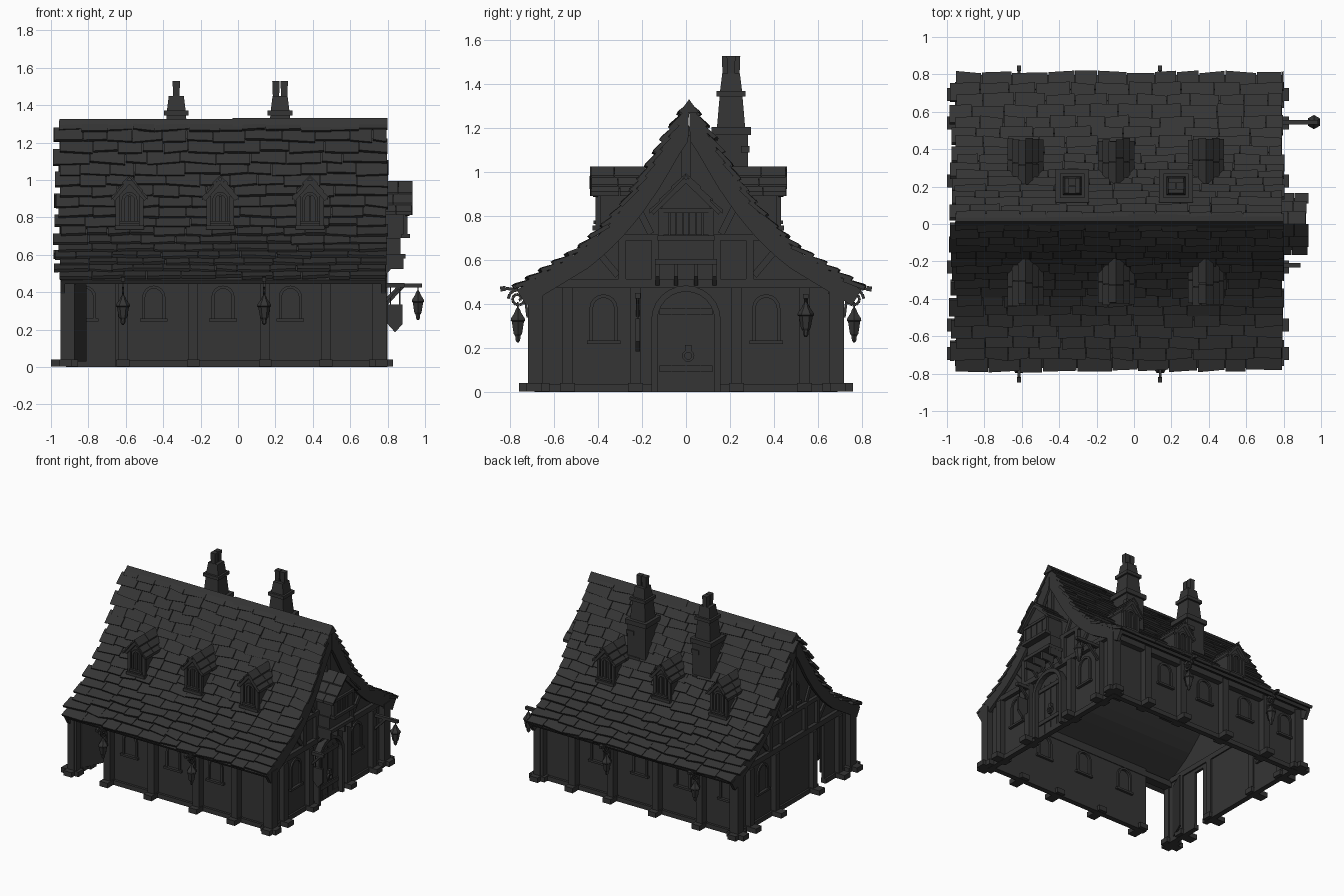
import bpy, bmesh, math, random
from mathutils import Vector

random.seed(4)
if "Cube" in bpy.data.objects:
    bpy.data.objects.remove(bpy.data.objects["Cube"])

mat = bpy.data.materials.new("charcoal grey")
mat.use_nodes = True
GREY = (0.035, 0.035, 0.035, 1)
mat.diffuse_color = GREY
mat.node_tree.nodes["Principled BSDF"].inputs["Base Color"].default_value = GREY

# Facade frames: u runs along the wall, v outward, z up
FRONT = lambda u, v, z: (u, -v, z)
BACK = lambda u, v, z: (u, v, z)
RIGHT = lambda u, v, z: (v, u, z)
LEFT = lambda u, v, z: (-v, u, z)


class Part:
    def __init__(self, name, frame=BACK):
        self.name, self.frame, self.bm = name, frame, bmesh.new()

    def vert(self, p):
        return self.bm.verts.new(self.frame(*p))

    def hexa(self, lo, hi):
        a, b = [self.vert(p) for p in lo], [self.vert(p) for p in hi]
        self.bm.faces.new(a)
        self.bm.faces.new(b)
        for i in range(len(a)):
            j = (i + 1) % len(a)
            self.bm.faces.new((a[i], a[j], b[j], b[i]))

    def prism(self, pts, v0, v1):
        self.hexa([(u, v0, z) for u, z in pts], [(u, v1, z) for u, z in pts])

    def box(self, u0, u1, v0, v1, z0, z1):
        self.prism([(u0, z0), (u1, z0), (u1, z1), (u0, z1)], v0, v1)

    def strip(self, a, b, v0, v1):
        for i in range(len(a) - 1):
            self.prism([a[i], a[i + 1], b[i + 1], b[i]], v0, v1)

    def beam(self, p, q, w):
        p, q = Vector(p), Vector(q)
        d = (q - p).normalized()
        s = d.cross(Vector((0, 0, 1)) if abs(d.z) < .9 else Vector((1, 0, 0))).normalized() * w / 2
        t = d.cross(s)
        ring = (s + t, s - t, -s - t, t - s)
        self.hexa([p + r for r in ring], [q + r for r in ring])

    def lathe(self, u, v, profile, n=6):
        ring = lambda r, z: [(u + r * math.cos(k * math.tau / n), v + r * math.sin(k * math.tau / n), z) for k in range(n)]
        for (r0, z0), (r1, z1) in zip(profile, profile[1:]):
            self.hexa(ring(r0, z0), ring(r1, z1))

    def done(self):
        bmesh.ops.recalc_face_normals(self.bm, faces=self.bm.faces)
        me = bpy.data.meshes.new(self.name)
        self.bm.to_mesh(me)
        self.bm.free()
        me.materials.append(mat)
        bpy.context.collection.objects.link(bpy.data.objects.new(self.name, me))


# Flared roof profile, sampled by arc length with a normal offset
CURVE = [Vector(p) for p in ((0, 1.32), (.12, 1.14), (.21, .985), (.30, .855), (.39, .75), (.50, .65), (.64, .565), (.79, .475))]
LENGTH = sum((b - a).length for a, b in zip(CURVE, CURVE[1:]))


def on_curve(s):
    for a, b in zip(CURVE, CURVE[1:]):
        d = (b - a).length
        if s <= d or b is CURVE[-1]:
            return a + (b - a) * (s / d)
        s -= d


def at(s, off):
    t = (on_curve(s + .05) - on_curve(max(s - .05, 0))).normalized()
    p = on_curve(s) + Vector((-t.y, t.x)) * off
    return (max(p.x, 0), p.y)


def line(off, s0=0, s1=LENGTH, n=16):
    return [at(s0 + (s1 - s0) * i / n, off) for i in range(n + 1)]


def arch(u, w, z0, z1, n=8):
    top = [(u + w * math.cos(math.pi * i / n), z1 - w + w * math.sin(math.pi * i / n)) for i in range(n + 1)]
    return [(u + w, z0)] + top + [(u - w, z0)]


def window(p, u, w, z0, z1, v, deep=.05):
    p.strip(arch(u, w, z0, z1), arch(u, w - .016, z0, z1 - .016), v - deep, v + .012)
    p.box(u - w - .012, u + w + .012, v - deep, v + .022, z0 - .016, z0)


# Roof deck, shingles and verge boards on both slopes
ROWS, L0, R0 = 17, -.955, .80
for side, label in ((-1, "front"), (1, "back")):
    slope = lambda u, v, z, s=side: (v, s * u + .014, z)
    deck = Part(label + "_roof_deck", slope)
    deck.strip(line(-.012), line(-.035, .04), L0 + .01, R0 - .01)
    deck.done()
    tiles = Part(label + "_roof_shingles", slope)
    step = LENGTH / ROWS
    for i in range(ROWS):
        x = L0 - .028 * (i % 2) + random.uniform(-.008, .008)
        base = (i + 1) * step
        while x < R0 - .01:
            x1 = x + random.uniform(.11, .20)
            if x1 > R0 - .06:
                x1 = R0 + random.uniform(-.012, .006)
            e0, e1 = [base + random.uniform(-.01, .012) for _ in "ab"]
            lift = random.uniform(.005, .012)
            top = max(base - step * 1.35, 0)
            row = lambda off, d: [(*at(top, off - .012), x + .002), (*at(top, off - .012), x1 - .002),
                                  (*at(e1, off + d), x1 - .002), (*at(e0, off + d), x + .002)]
            swap = lambda q: [(u, v, z) for u, z, v in q]
            tiles.hexa(swap(row(-.012, lift)), swap(row(.007, lift)))
            x = x1
    tiles.done()
    verge = Part(label + "_verge_boards", slope)
    for v in (R0 - .035, L0 + .005):
        verge.strip(line(-.02), line(-.095, .15), v, v + .025)
    verge.done()

ridge = Part("ridge_cap", lambda u, v, z: (v, u + .014, z))
for v0, v1, h in ((L0, -.02, 0), (-.03, R0, .005)):
    ridge.prism([(-.045, 1.265 + h), (0, 1.327 + h), (.045, 1.265 + h), (0, 1.27)], v0, v1)
ridge.done()

# Recessed long walls, timber posts on feet, and arched windows
POSTS = (-.922, -.615, -.24, .145, .47, .768)
for frame, label in ((FRONT, "front"), (BACK, "back")):
    wall = Part(label + "_wall", frame)
    spans = ((-.92, -.90), (-.655, .75)) if label == "front" else ((-.92, .75),)
    for u0, u1 in spans:
        wall.box(u0, u1, .65, .667, .01, .52)
        wall.box(u0, u1, .645, .685, 0, .035)
    wall.done()
    timber = Part(label + "_timbers", frame)
    timber.box(-.94, .785, .645, .71, .445, .49)
    for u in POSTS:
        timber.box(u - .027, u + .027, .65, .72, .02, .48)
        timber.box(u - .034, u + .034, .62, .76, .002, .04)
    timber.done()
    panes = Part(label + "_windows", frame)
    for u in (-.45, -.08, .28) + ((-.82,) if label == "back" else ()):
        window(panes, u, .062, .26, .435, .667, .035)
    panes.done()

# Side door standing open inwards
leaf = Part("open_side_door")
leaf.hexa([(-.90, -.665, .03), (-.81, -.47, .03), (-.822, -.465, .03), (-.912, -.66, .03)],
          [(-.90, -.665, .44), (-.81, -.47, .44), (-.822, -.465, .44), (-.912, -.66, .44)])
leaf.done()

# Gable ends
for frame, label, W in ((RIGHT, "right", .79), (LEFT, "left", .945)):
    face = W - .04
    wall = Part(label + "_gable_wall", frame)
    edge = [(u + .001, z) for u, z in line(-.05, .08, LENGTH - .13)]
    wall.prism([(-u, z) for u, z in reversed(edge)] + edge + [(.69, .45), (-.69, .45)], face - .02, face)
    for u0, u1 in (((-.69, .69),) if label == "right" else ((-.69, -.39), (-.30, .69))):
        wall.box(u0, u1, face - .02, face, .01, .45)
        wall.box(u0, u1, face - .025, face + .015, 0, .035)
    wall.done()
    timber = Part(label + "_gable_timbers", frame)
    timber.box(-.69, .69, face - .03, W - .012, .475, .515)
    timber.box(-.40, .40, face, W - .015, .69, .72)
    timber.box(-.02, .02, face, W - .015, .72, 1.17)
    for s in (-1, 1):
        for u in (.23, .54, .692):
            timber.box(s * u - .025, s * u + .025, face - .03, W, .02, .475)
            timber.box(s * u - .034, s * u + .034, face - .05, W + (.055 if label == "left" else .04), .002, .04)
        for u in (.14, .29):
            timber.box(s * u - .017, s * u + .017, face, W - .015, .515, .70)
        timber.beam((s * .31, face, .53), (s * .42, face, .66), .03)
        timber.beam((s * .16, face, .72), (s * .23, face, .86), .03)
    timber.done()
    panes = Part(label + "_gable_windows", frame)
    for u in (-.375, .365) if label == "right" else (.365,):
        window(panes, u, .064, .235, .445, face, .035)
    if label == "left":
        window(panes, 0, .08, .76, .94, face)
    panes.done()

# Arched door with ledges and ring handle
door = Part("arched_door", RIGHT)
door.strip(arch(0, .158, 0, .485, 12), arch(0, .13, 0, .457, 12), .72, .80)
door.prism(arch(0, .13, 0, .457, 12), .74, .764)
for z in (.09, .35):
    door.box(-.12, .12, .76, .774, z, z + .03)
for u in (-.065, 0, .065):
    door.box(u - .002, u + .002, .76, .768, .01, .40)
circle = lambda r: [(.01 + r * math.cos(k * math.tau / 12), .165 + r * math.sin(k * math.tau / 12)) for k in range(13)]
door.strip(circle(.028), circle(.016), .77, .785)
door.box(-.004, .024, .76, .785, .185, .215)
door.done()


# Small gabled bays: roof dormers and the oriel over the door
def bay(p, u, w, v0, v1, z0, eave, peak, over):
    p.prism([(u - w, z0), (u + w, z0), (u + w, eave), (u, peak - .03), (u - w, eave)], v0, v1)
    for s in (-1, 1):
        tip, low = Vector((u, peak)), Vector((u + s * (w + over), eave - .015))
        for k in range(3):
            a, b = tip.lerp(low, k / 3), tip.lerp(low, min((k + 1.25) / 3, 1))
            up = Vector((0, .012))
            mid = v0 + (v1 + .03 - v0) * random.uniform(.4, .6)
            for ends in ((v0 - .02, mid), (mid + .003, v1 + random.uniform(.02, .04))):
                p.prism([a - up, a, b + up, b - up * .7], *ends)
        p.beam((u, v1 + .012, peak - .03), (u + s * (w + over - .01), v1 + .012, eave - .02), .022)
        p.box(u + s * w - .012, u + s * w + .012, v1 - .01, v1 + .012, z0, eave)
    p.box(u - w - .015, u + w + .015, v1 - .02, v1 + .025, z0, z0 + .022)


for i, x in enumerate((-.58, -.095, .385)):
    for frame, label, v in ((FRONT, "front", .40), (BACK, "back", .42)):
        dormer = Part(f"{label}_dormer_{i + 1}", frame)
        bay(dormer, x, .062, v - .195, v, .735, .915, 1.025, .035)
        window(dormer, x, .042, .78, .935, v, .02)
        dormer.box(x - .006, x + .006, v, v + .01, .78, .915)
        dormer.done()

# Oriel with shutters, bracketed base and pendants
oriel = Part("oriel_window", RIGHT)
bay(oriel, 0, .115, .755, .895, .69, .835, .995, .05)
for k in range(7):
    u = -.09 + k * .03
    oriel.box(u - .0135, u + .0135, .89, .904, .715, .815)
oriel.box(-.115, .115, .89, .912, .815, .835)
oriel.box(-.125, .125, .755, .87, .60, .69)
oriel.box(-.14, .14, .755, .895, .58, .605)
for u in (-.13, -.045, .045, .13):
    oriel.box(u - .009, u + .009, .78, .885, .525, .58)
    oriel.beam((u, .775, .49), (u, .865, .59), .018)
oriel.done()

# Stepped chimneys with paired pots
for x, across, label in ((-.33, False, "left"), (.225, True, "right")):
    p = Part(label + "_chimney")

    def stage(r0, r1, z0, z1, x=x, y=.205):
        q = lambda r, z: [(x + a * r, y + b * r, z) for a, b in ((-1, -1), (1, -1), (1, 1), (-1, 1))]
        p.hexa(q(r0, z0), q(r1, z1))

    for tier in ((.078, .076, .80, 1.17), (.09, .09, 1.17, 1.205), (.064, .052, 1.205, 1.345),
                 (.066, .066, 1.345, 1.37), (.05, .04, 1.37, 1.45)):
        stage(*tier)
    for s in (-1, 1):
        du, dv = (s * .022, 0) if across else (0, s * .022)
        stage(.017, .02, 1.45, 1.53, x + du, .205 + dv)
    p.box(x - .085, x - .03, .12, .16, 1.02, 1.05)
    p.box(x + .02, x + .084, .25, .289, 1.09, 1.12)
    p.done()

# Hanging lanterns on scroll brackets
LAMP = [(.004, .225), (.012, .235), (.014, .255), (.022, .265), (.032, .32), (.038, .325), (.036, .335),
        (.018, .36), (.012, .375), (.004, .385), (.004, .41)]
for frame, label in ((FRONT, "front"), (BACK, "back")):
    for i, u in enumerate((-.615, .14)):
        p = Part(f"{label}_lantern_{i + 1}", frame)
        p.lathe(u, .765, LAMP)
        turn = [(u, .765 + (.044 - .0016 * k) * math.cos(k * .5), .425 + (.044 - .0016 * k) * math.sin(k * .5)) for k in range(22)]
        for a, b in zip(turn, turn[1:]):
            p.beam(a, b, .013)
        p.beam((u, .71, .455), (u, .82, .472), .014)
        p.beam((u, .82, .472), (u, .845, .468), .022)
        p.beam((u, .72, .34), (u, .735, .45), .012)
        p.done()

lamp = Part("gable_lantern", RIGHT)
lamp.lathe(.545, .962, [(r, z + .025) for r, z in LAMP])
lamp.box(.533, .557, .755, .985, .425, .447)
lamp.beam((.545, .785, .33), (.545, .88, .43), .018)
lamp.done()

sign = Part("hanging_sign", RIGHT)
sign.box(-.232, -.208, .755, .89, .425, .45)
sign.beam((-.22, .785, .35), (-.22, .86, .43), .016)
for v in (.815, .865):
    sign.beam((-.22, v, .33), (-.22, v, .43), .006)
shield = [(.80, .335), (.88, .335), (.88, .23), (.84, .185), (.80, .23)]
sign.hexa([(-.23, v, z) for v, z in shield], [(-.21, v, z) for v, z in shield])
sign.done()
